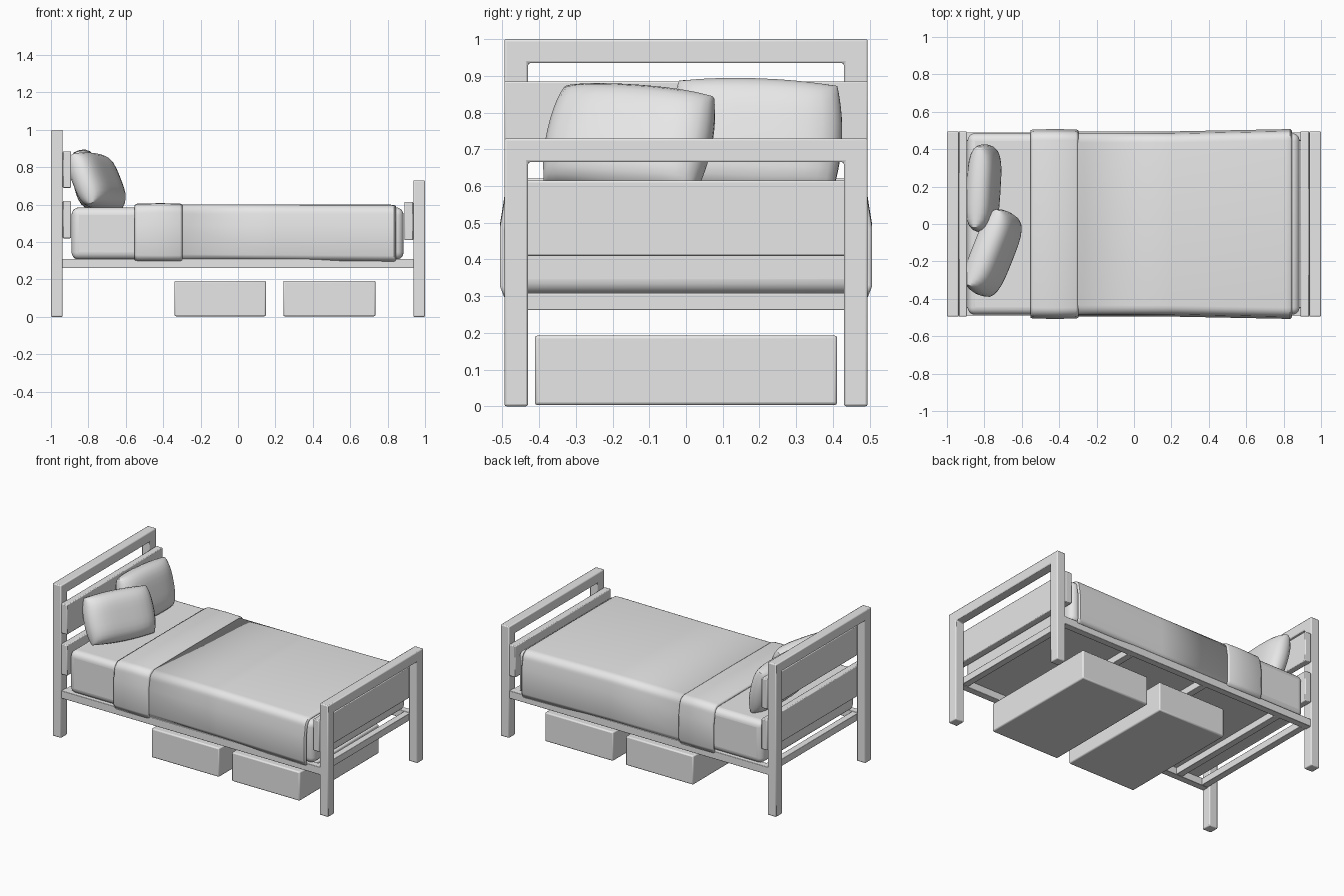
import bpy, bmesh, math
from mathutils import Matrix, Vector

old = bpy.data.objects.get("Cube")
if old:
    bpy.data.objects.remove(old, do_unlink=True)

grey = bpy.data.materials.new("plain_grey")
grey.use_nodes = True
grey.diffuse_color = (0.8, 0.8, 0.8, 1)
grey.node_tree.nodes["Principled BSDF"].inputs["Base Color"].default_value = (0.8, 0.8, 0.8, 1)


def finish(name, bm, bevel=0, segments=2, solid=0):
    bmesh.ops.recalc_face_normals(bm, faces=bm.faces)
    mesh = bpy.data.meshes.new(name)
    bm.to_mesh(mesh)
    bm.free()
    mesh.materials.append(grey)
    ob = bpy.data.objects.new(name, mesh)
    bpy.context.collection.objects.link(ob)
    if solid:
        mod = ob.modifiers.new("thickness", 'SOLIDIFY')
        mod.thickness = solid
        mod.offset = -1
    if bevel:
        mod = ob.modifiers.new("bevel", 'BEVEL')
        mod.width = bevel
        mod.segments = segments
        mod.limit_method = 'ANGLE'
    bpy.ops.object.select_all(action='DESELECT')
    ob.select_set(True)
    bpy.context.view_layer.objects.active = ob
    bpy.ops.object.shade_smooth_by_angle(angle=math.radians(35))
    return ob


def box(name, x, y, z, bevel=0.005, segments=2):
    """Box from (low, high) ranges on each axis."""
    bm = bmesh.new()
    bmesh.ops.create_cube(bm, size=1)
    for v in bm.verts:
        v.co = Vector([(r[0] + r[1]) / 2 + c * (r[1] - r[0]) for c, r in zip(v.co, (x, y, z))])
    return finish(name, bm, bevel, segments)


def end_frame(name, x0, x1, height):
    """Two legs joined by a top rail, cut from one arch outline."""
    w, t = 0.495, 0.065
    outline = [(-w, 0), (-w, height), (w, height), (w, 0),
               (w - t, 0), (w - t, height - t), (t - w, height - t), (t - w, 0)]
    bm = bmesh.new()
    face = bm.faces.new([bm.verts.new((x0, y, z)) for y, z in outline])
    ext = bmesh.ops.extrude_face_region(bm, geom=[face])
    for v in ext["geom"]:
        if isinstance(v, bmesh.types.BMVert):
            v.co.x = x1
    finish(name, bm, 0.006)


def cover(name, stations, radius=0.05):
    """Draped cloth: arch sections (x, half width, top, hem) joined along x."""
    bm = bmesh.new()
    rows = []
    for x, half, top, hem in stations:
        side = [(half - 0.012, hem), (half, hem + 0.03), (half, top - 0.11)]
        for i in range(7):
            a = math.radians(15 * i)
            side.append((half - 0.01 - radius * (1 - math.cos(a)), top - radius * (1 - math.sin(a))))
        pts = side + [(0, top + 0.002)] + [(-y, z) for y, z in reversed(side)]
        rows.append([bm.verts.new((x, y, z)) for y, z in pts])
    for a, b in zip(rows, rows[1:]):
        for i in range(len(a) - 1):
            bm.faces.new((a[i], a[i + 1], b[i + 1], b[i]))
    bmesh.ops.recalc_face_normals(bm, faces=bm.faces)
    if sum(f.normal.z for f in bm.faces) < 0:
        bmesh.ops.reverse_faces(bm, faces=bm.faces)
    finish(name, bm, solid=0.012)


def pillow(name, centre, width, height, depth, yaw, lean, roll):
    """Stuffed cushion, fat in the middle and thin at the seam."""
    bm = bmesh.new()
    n = 14
    for sign in (-1, 1):
        grid = []
        for i in range(n + 1):
            u = math.sin(math.pi * (i / n - 0.5))
            row = []
            for j in range(n + 1):
                v = math.sin(math.pi * (j / n - 0.5))
                fat = max(0, (1 - u ** 4) * (1 - v ** 4)) ** 0.5
                y = u * width / 2 * (1 - 0.08 * v * v)
                z = v * height / 2 * (1 - 0.08 * u * u)
                row.append(bm.verts.new((sign * depth / 2 * (0.12 + 0.88 * fat), y, z)))
            grid.append(row)
        for i in range(n):
            for j in range(n):
                bm.faces.new((grid[i][j], grid[i + 1][j], grid[i + 1][j + 1], grid[i][j + 1]))
    # Close the seam between the two halves
    rim = [e for e in bm.edges if e.is_boundary]
    bmesh.ops.bridge_loops(bm, edges=rim)
    turn = (Matrix.Rotation(math.radians(yaw), 4, 'Z') @ Matrix.Rotation(math.radians(lean), 4, 'Y')
            @ Matrix.Rotation(math.radians(roll), 4, 'X'))
    bmesh.ops.transform(bm, matrix=Matrix.Translation(centre) @ turn, verts=bm.verts)
    finish(name, bm)


# Headboard and footboard
end_frame("headboard_frame", -1, -0.937, 1.0)
end_frame("footboard_frame", 0.937, 1, 0.73)
full = (-0.495, 0.495)
box("headboard_upper_panel", (-0.937, -0.893), full, (0.69, 0.885))
box("headboard_lower_panel", (-0.937, -0.893), full, (0.42, 0.62))
box("footboard_panel", (0.89, 0.937), full, (0.41, 0.615))

# Bed base: side rails, end rails and cross bars
for side, s in (("left", 1), ("right", -1)):
    box(f"side_rail_{side}", (-0.94, 0.94), sorted((s * 0.445, s * 0.49)), (0.26, 0.31), 0.003)
for i, x in enumerate((-0.915, -0.72, -0.16, 0.4, 0.915)):
    box(f"cross_bar_{i + 1}", (x - 0.022, x + 0.022), (-0.447, 0.447), (0.262, 0.308), 0.003)

# Mattress and bedding
box("mattress", (-0.89, 0.885), (-0.485, 0.485), (0.306, 0.585), 0.04, 5)
cover("blanket", [(-0.32, 0.495, 0.6, 0.305), (0.2, 0.495, 0.6, 0.302),
                  (0.81, 0.507, 0.598, 0.297), (0.835, 0.507, 0.596, 0.297), (0.845, 0.499, 0.59, 0.3)])
cover("blanket_fold", [(-0.553, 0.501, 0.596, 0.302), (-0.54, 0.506, 0.603, 0.3),
                       (-0.42, 0.507, 0.606, 0.299), (-0.31, 0.506, 0.604, 0.299), (-0.297, 0.5, 0.598, 0.302)])

# Pillows leaning on the headboard
pillow("front_pillow", (-0.755, -0.155, 0.725), 0.47, 0.31, 0.17, -20, -24, -4)
pillow("back_pillow", (-0.805, 0.19, 0.735), 0.47, 0.32, 0.15, -3, -14, -2)

# Storage drawers under the bed
box("drawer_head_side", (-0.34, 0.15), (-0.412, 0.412), (0.003, 0.193), 0.008)
box("drawer_foot_side", (0.242, 0.735), (-0.412, 0.412), (0.003, 0.193), 0.008)
